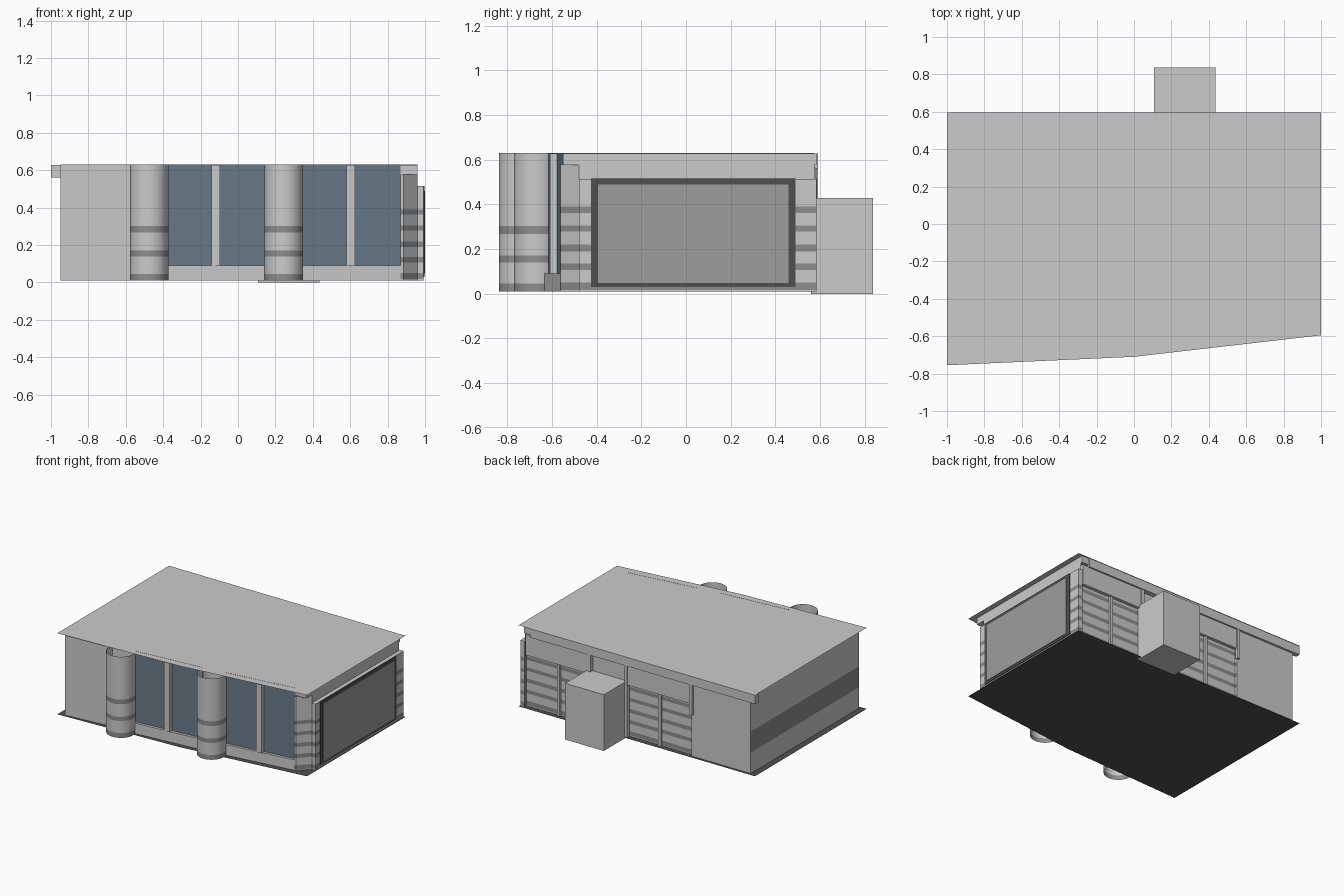
import bpy, math

if "Cube" in bpy.data.objects:
    bpy.data.objects.remove(bpy.data.objects["Cube"])


def mat(name, r, g, b):
    m = bpy.data.materials.new(name)
    m.diffuse_color = (r, g, b, 1)
    m.use_nodes = True
    m.node_tree.nodes["Principled BSDF"].inputs["Base Color"].default_value = m.diffuse_color
    return m


LIGHT = mat("light_grey", .6, .6, .6)
STRIPE = mat("stripe_grey", .27, .27, .27)
PANEL = mat("panel_grey", .34, .34, .34)
DARK = mat("dark_grey", .078, .078, .078)
GLASS = mat("blue_glass", .14, .195, .25)

TOP, BASE = .63, .01
BANDS = [(.018, .05), (.106, .135), (.19, .22), (.278, .305), (.362, .39)]


def mesh(name, verts, faces, mats, idx=None):
    me = bpy.data.meshes.new(name)
    me.from_pydata(verts, [], faces)
    for m in mats:
        me.materials.append(m)
    for i, k in enumerate(idx or []):
        me.polygons[i].material_index = k
    ob = bpy.data.objects.new(name, me)
    bpy.context.collection.objects.link(ob)
    return ob


def wall(name, path, z0, z1, bands=(), m=LIGHT, closed=False):
    """Upright sheet along a path, cut at the stripe heights."""
    zs = sorted({z0, z1, *[z for b in bands for z in b if z0 < z < z1]})
    n, k = len(path), len(zs)
    verts = [(x, y, z) for x, y in path for z in zs]
    faces, idx = [], []
    for i in range(n if closed else n - 1):
        j = (i + 1) % n
        for l in range(k - 1):
            faces.append((i*k + l, j*k + l, j*k + l + 1, i*k + l + 1))
            mid = (zs[l] + zs[l + 1]) / 2
            idx.append(int(any(a < mid < b for a, b in bands)))
    return mesh(name, verts, faces, [m, STRIPE], idx)


def box(name, x0, x1, y0, y1, z0, z1, m=LIGHT):
    v = [(x, y, z) for x in (x0, x1) for y in (y0, y1) for z in (z0, z1)]
    f = [(0, 1, 3, 2), (4, 6, 7, 5), (0, 4, 5, 1), (2, 3, 7, 6), (0, 2, 6, 4), (1, 5, 7, 3)]
    return mesh(name, v, f, [m])


def front_y(x):
    """Line of the slanted shop front."""
    if x < .15:
        return -.635 + (x - .15) * .0926
    return -.615 + (x - .33) * .13


# roof and floor sheets share one outline
OUTLINE = [(-1, -.755), (0, -.71), (1, -.595), (1, .595), (-1, .595)]
mesh("roof", [(x, y, TOP) for x, y in OUTLINE], [range(5)], [LIGHT])
mesh("floor", [(x, y, BASE) for x, y in OUTLINE], [range(4, -1, -1)], [DARK])

# left side and plain front wall
wall("left_wall", [(-.95, .575), (-.95, -.735)], BASE, TOP, [(.17, .33)])
wall("front_left_wall", [(-.95, -.735), (-.39, front_y(-.39))], BASE, TOP)

# round columns, open at the top
for name, cx, cy in (("left_column", -.475, -.735), ("middle_column", .245, -.668)):
    ring = [(cx + .103 * math.cos(a * math.tau / 32), cy + .103 * math.sin(a * math.tau / 32))
            for a in range(32)]
    col = wall(name, ring, BASE, TOP, [(.012, .046), (.139, .171), (.268, .303)], closed=True)
    for p in col.data.polygons:
        p.use_smooth = True

# windows, sills and mullions
for side, x0, x1, xm in (("left", -.39, .15, -.118), ("right", .33, .87, .602)):
    a, b = (x0, front_y(x0)), (x1, front_y(x1))
    wall(side + "_window", [a, b], .085, TOP + .001, m=GLASS)
    d = .02
    v = [(x, y - o, z) for z in (BASE, .09) for (x, y), o in ((a, d), (b, d), (b, -d), (a, -d))]
    mesh(side + "_sill", v, [(4, 5, 6, 7), (0, 1, 5, 4), (1, 2, 6, 5), (2, 3, 7, 6), (3, 0, 4, 7)], [LIGHT])
    ym = front_y(xm)
    box(side + "_mullion", xm - .023, xm + .023, ym - .03, ym + .01, .09, TOP - .002)

# right side: chamfered corner, upper wall, low striped box and framed panel
wall("corner_pillar", [(.87, -.565), (.885, -.563), (.96, -.48)], BASE, .578, BANDS)
wall("right_upper_wall", [(.96, -.48), (.96, .575)], BASE, .578)
box("right_fascia", .87, .96, -.55, .585, .577, .628)
ledge = [(.955, -.48), (.991, -.48), (.991, .585), (.955, .585)]
wall("right_ledge_sides", ledge, BASE, .515, BANDS)
mesh("right_ledge_top", [(x, y, .515) for x, y in ledge], [range(4)], [LIGHT])
box("panel_frame", .99, .996, -.425, .49, .03, .516, DARK)
box("panel_face", .995, 1.0, -.395, .46, .048, .49, PANEL)

# back: plain wall, recessed striped bays, overhangs, pilasters, roof edge
wall("back_plain_wall", [(-.45, .575), (-.95, .575)], BASE, TOP)
wall("back_bay_wall", [(.96, .555), (-.45, .555), (-.45, .575)], BASE, TOP, BANDS)
for side, x0, x1 in (("right", .41, .95), ("left", -.45, .1)):
    box(side + "_back_overhang", x0, x1, .555, .58, .41, .565)
    xm = (x0 + x1) / 2
    box(side + "_bay_post", xm - .012, xm + .012, .553, .572, BASE, .41)
for name, x in (("right_pilaster", .41), ("left_pilaster", .1)):
    box(name, x - .012, x + .012, .553, .586, BASE, .57)
box("back_drain_bracket", -.465, -.44, .57, .59, .33, .57)
box("back_fascia", -1, .9, .555, .592, .56, .628)

# service box at the back
box("service_box", .108, .435, .56, .838, 0, .43)
